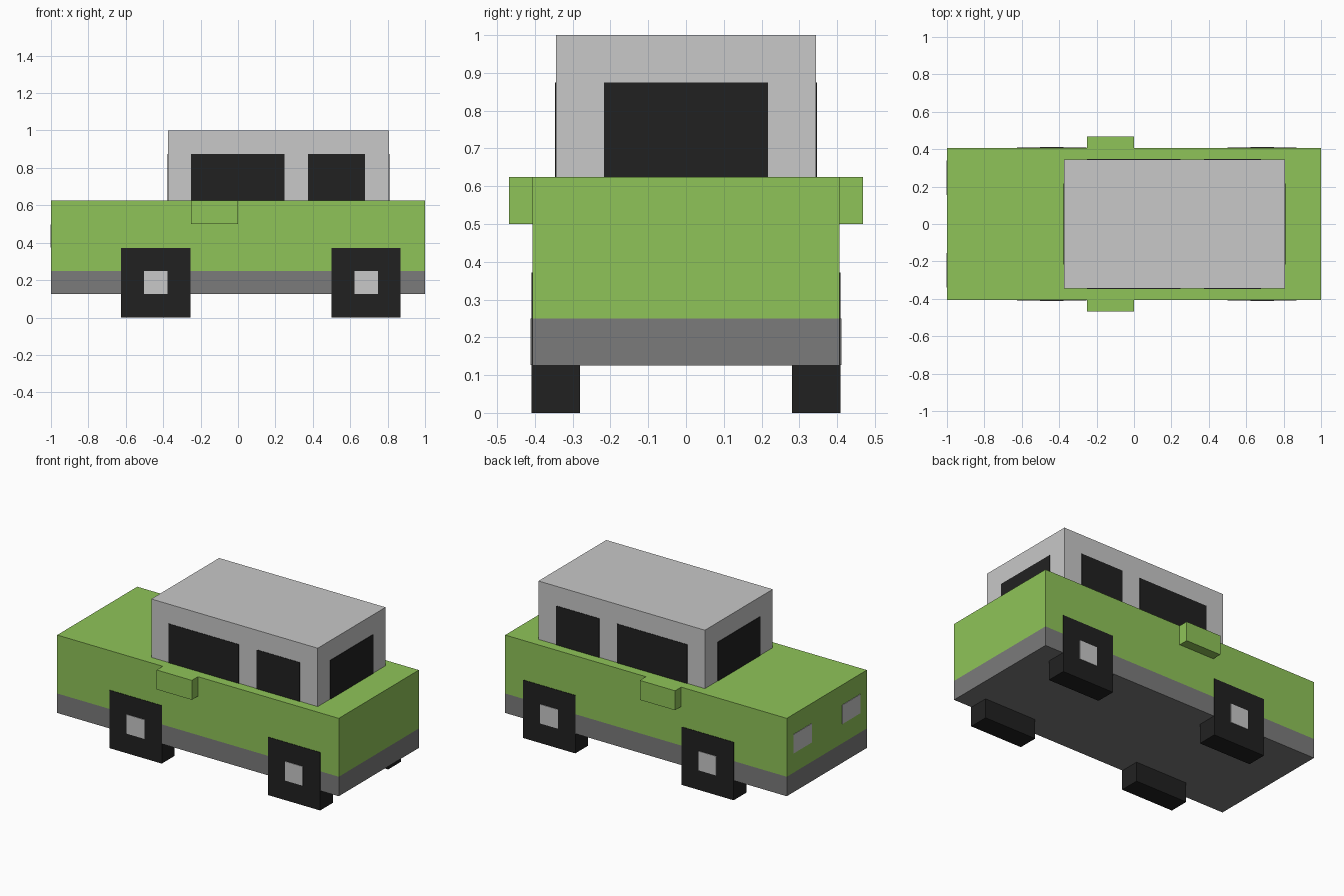
import bpy, bmesh

if "Cube" in bpy.data.objects:
    bpy.data.objects.remove(bpy.data.objects["Cube"])


def mat(name, rgb):
    m = bpy.data.materials.new(name)
    lin = [(c / 255 / 12.92) if c < 11 else ((c / 255 + 0.055) / 1.055) ** 2.4 for c in rgb]
    m.diffuse_color = (*lin, 1)
    m.use_nodes = True
    m.node_tree.nodes["Principled BSDF"].inputs["Base Color"].default_value = m.diffuse_color
    return m


green = mat("light green", (143, 196, 88))
light = mat("light grey", (200, 200, 200))
grey = mat("mid grey", (123, 123, 123))
black = mat("near black", (33, 33, 33))


def box(name, xs, ys, zs, material):
    """Axis-aligned box from its (min, max) range on each axis."""
    bm = bmesh.new()
    bmesh.ops.create_cube(bm, size=1)
    for v in bm.verts:
        v.co = [r[0] if c < 0 else r[1] for c, r in zip(v.co, (xs, ys, zs))]
    me = bpy.data.meshes.new(name)
    bm.to_mesh(me)
    bm.free()
    me.materials.append(material)
    ob = bpy.data.objects.new(name, me)
    bpy.context.collection.objects.link(ob)
    return ob


def pair(name, xs, ys, zs, material):
    """Box on the +y side with its mirror image on the -y side."""
    ob = box(name, xs, ys, zs, material)
    mod = ob.modifiers.new("mirror", "MIRROR")
    mod.use_axis = (False, True, False)
    return ob


W, CW, T = 0.406, 0.344, 0.003   # body half width, cabin half width, plate thickness

# Chassis, body and cabin
box("chassis", (-1, 1), (-W, W), (0.125, 0.25), grey)
box("body", (-1, 1), (-W, W), (0.25, 0.625), green)
box("cabin", (-0.375, 0.807), (-CW, CW), (0.625, 1), light)

# Wing mirrors
pair("wing_mirrors", (-0.25, 0), (W, 0.468), (0.5, 0.625), green)

# Wheels with square hubs
for label, x in (("front", -0.44), ("rear", 0.685)):
    pair(label + "_wheels", (x - 0.185, x + 0.185), (0.281, W + T), (0, 0.372), black)
    pair(label + "_hubs", (x - 0.063, x + 0.063), (W, W + 2 * T), (0.127, 0.25), light)

# Side windows
for label, xs in (("front", (-0.25, 0.248)), ("rear", (0.375, 0.68))):
    pair(label + "_side_windows", xs, (CW, CW + T), (0.625, 0.875), black)

# Windscreen and rear window
box("windscreen", (-0.375 - T, -0.375), (-0.217, 0.217), (0.625, 0.875), black)
box("rear_window", (0.807, 0.807 + T), (-0.217, 0.217), (0.625, 0.875), black)

# Headlights
pair("headlights", (-1 - T, -1), (0.155, 0.34), (0.375, 0.497), light)
